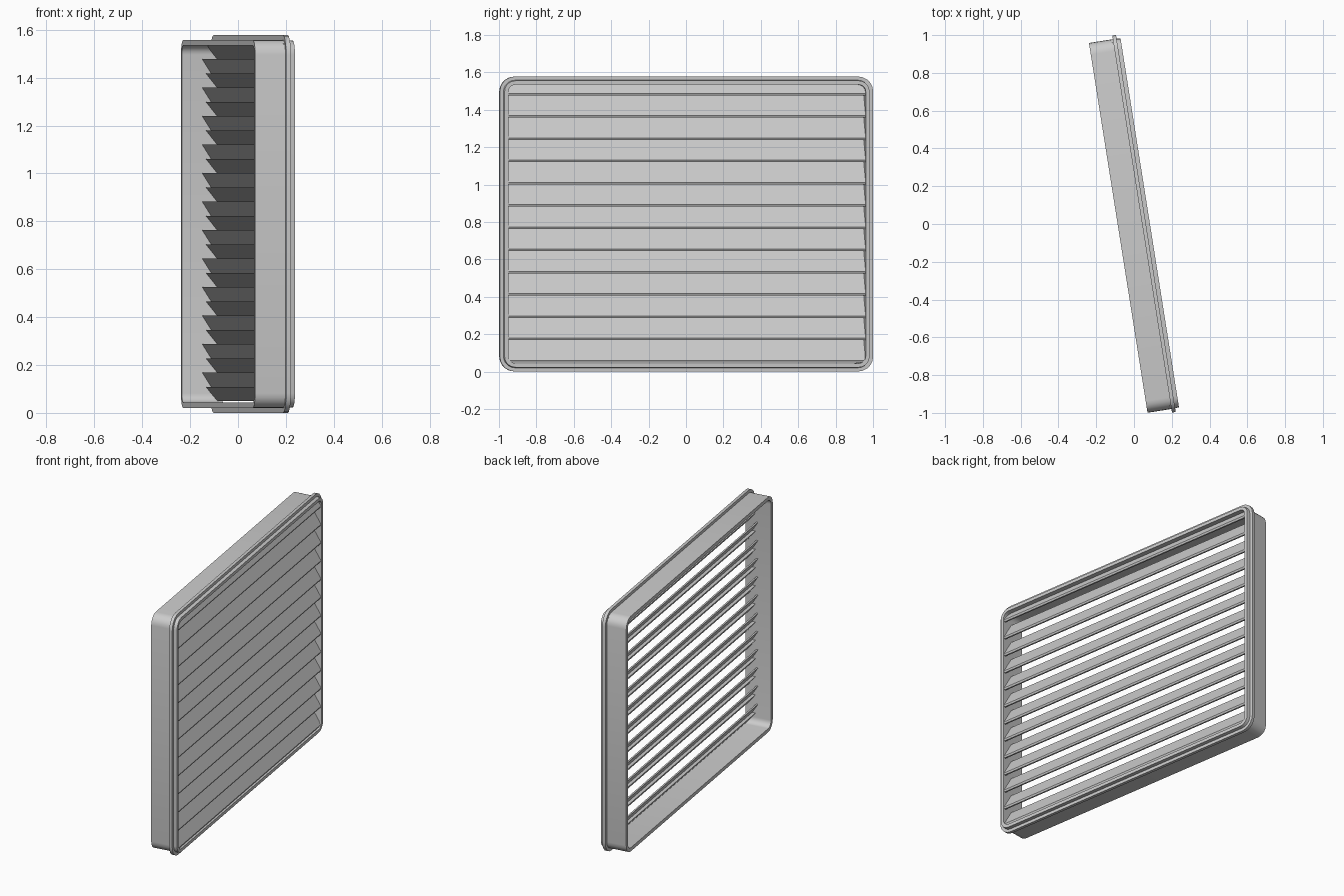
import bpy, bmesh, math
from mathutils import Matrix, Vector

if "Cube" in bpy.data.objects:
    bpy.data.objects.remove(bpy.data.objects["Cube"])

MID_Z = 0.789
BODY_W, BODY_H, RADIUS = 0.991, 0.769, 0.062
PITCH, SLATS = 0.119, 13
# whole vent is turned about the vertical axis
PLACE = Matrix.Translation((0.0015, -0.007, 0)) @ Matrix.Rotation(math.radians(9), 4, 'Z')


def finish(bm, name, smooth=False):
    bmesh.ops.recalc_face_normals(bm, faces=bm.faces)
    bm.transform(PLACE)
    mesh = bpy.data.meshes.new(name)
    bm.to_mesh(mesh)
    bm.free()
    ob = bpy.data.objects.new(name, mesh)
    bpy.context.collection.objects.link(ob)
    if smooth:
        bpy.context.view_layer.objects.active = ob
        ob.select_set(True)
        bpy.ops.object.shade_smooth_by_angle(angle=math.radians(30))
        ob.select_set(False)


def rounded_ring(bm, x, grow, steps=5):
    """Rounded rectangle in the local y-z plane, grown outward from the body outline."""
    w, h, r = BODY_W + grow, BODY_H + grow, RADIUS + grow
    ring = []
    for q, (sy, sz) in enumerate(((1, 1), (-1, 1), (-1, -1), (1, -1))):
        for i in range(steps + 1):
            a = (q + i / steps) * math.pi / 2
            ring.append(bm.verts.new((x, sy * (w - r) + r * math.cos(a),
                                      MID_Z + sz * (h - r) + r * math.sin(a))))
    return ring


# frame: wall section with a flange, carried round the rounded rectangle
section = [(-0.086, 0), (0.042, 0), (0.042, 0.0195), (0.062, 0.0195),
           (0.062, 0), (0.083, -0.003), (0.083, -0.024), (-0.086, -0.024)]
bm = bmesh.new()
rings = [rounded_ring(bm, x, g) for x, g in section]
for k, ring in enumerate(rings):
    nxt = rings[(k + 1) % len(rings)]
    for i in range(len(ring)):
        j = (i + 1) % len(ring)
        bm.faces.new((ring[i], ring[j], nxt[j], nxt[i]))
finish(bm, "frame", smooth=True)

# louvre slats: sloping down to the front, stepped underside
profile = [(0, 0), (0.012, 0), (0.079, -0.109), (0.074, -0.12),
           (0.064, -0.12), (0.016, -0.06), (0.038, -0.06)]
half = BODY_W - 0.018
for n in range(SLATS):
    top = 1.597 - n * PITCH
    bm = bmesh.new()
    ends = [[bm.verts.new((x, y, top + z)) for x, z in profile] for y in (-half, half)]
    for e in ends:
        bm.faces.new(e)
    for i in range(len(profile)):
        j = (i + 1) % len(profile)
        bm.faces.new((ends[0][i], ends[0][j], ends[1][j], ends[1][i]))
    if n == 0:  # top slat is cut off by the frame
        bmesh.ops.bisect_plane(bm, geom=bm.verts[:] + bm.edges[:] + bm.faces[:],
                               plane_co=Vector((0, 0, 1.542)), plane_no=Vector((0, 0, 1)),
                               clear_outer=True)
    finish(bm, f"slat_{n + 1:02d}")
